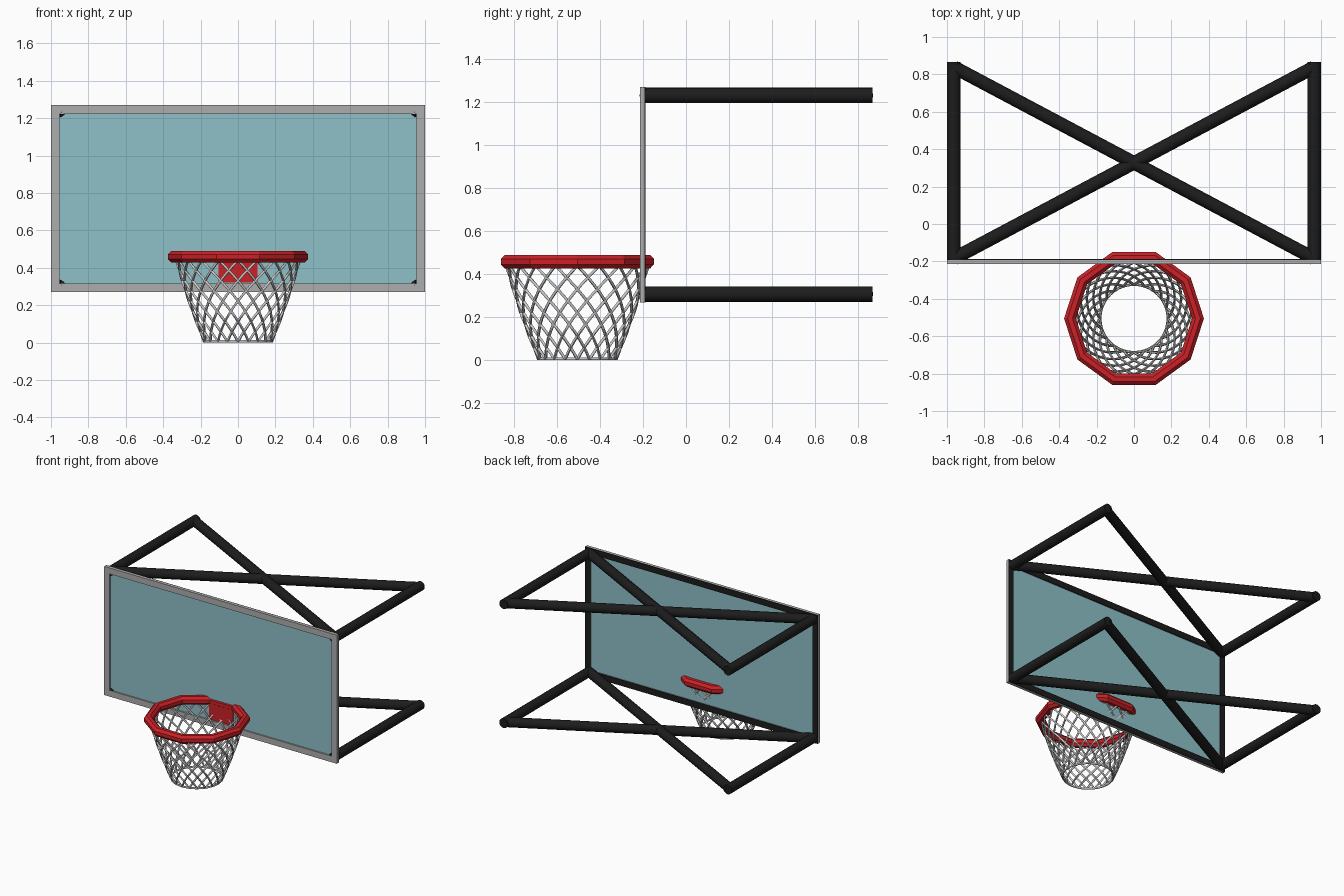
import bpy, bmesh
from math import pi, sin, cos, radians
from mathutils import Vector

if "Cube" in bpy.data.objects:
    bpy.data.objects.remove(bpy.data.objects["Cube"])


def material(name, rgb):
    m = bpy.data.materials.new(name)
    m.diffuse_color = (*rgb, 1)
    m.use_nodes = True
    m.node_tree.nodes["Principled BSDF"].inputs["Base Color"].default_value = m.diffuse_color
    return m


BLACK = material("black_metal", (0.012, 0.012, 0.012))
RED = material("red_metal", (0.6, 0.015, 0.02))
GLASS = material("tinted_glass", (0.27, 0.53, 0.58))
GREY = material("grey_metal", (0.42, 0.42, 0.42))


def finish(name, bm, mat=None):
    bmesh.ops.recalc_face_normals(bm, faces=bm.faces)
    me = bpy.data.meshes.new(name)
    bm.to_mesh(me)
    bm.free()
    ob = bpy.data.objects.new(name, me)
    bpy.context.collection.objects.link(ob)
    if mat:
        me.materials.append(mat)
    return ob


def box(name, x, y0, y1, z0, z1, mat):
    bm = bmesh.new()
    bmesh.ops.create_cube(bm, size=1)
    bmesh.ops.scale(bm, vec=(2 * x, y1 - y0, z1 - z0), verts=bm.verts)
    bmesh.ops.translate(bm, vec=(0, (y0 + y1) / 2, (z0 + z1) / 2), verts=bm.verts)
    return finish(name, bm, mat)


def frame(name, y0, y1, mat):
    # rectangular border: outer and inner loops, front and back
    bm = bmesh.new()
    loops = []
    for hx, z0, z1 in ((1, 0.27, 1.27), (0.955, 0.317, 1.223)):
        for y in (y0, y1):
            loops.append([bm.verts.new((sx, y, z)) for sx, z in
                          ((-hx, z0), (hx, z0), (hx, z1), (-hx, z1))])
    of, ob, inf, inb = loops
    for a, b in ((of, inf), (ob, inb), (of, ob), (inf, inb)):
        for i in range(4):
            j = (i + 1) % 4
            bm.faces.new((a[i], a[j], b[j], b[i]))
    return finish(name, bm, mat)


def rod(name, p, q, r=0.036):
    p, q = Vector(p), Vector(q)
    bpy.ops.mesh.primitive_cylinder_add(vertices=16, radius=r, depth=(q - p).length,
                                        location=(p + q) / 2)
    ob = bpy.context.object
    ob.name = name
    ob.rotation_mode = 'QUATERNION'
    ob.rotation_quaternion = (q - p).to_track_quat('Z', 'Y')
    ob.data.materials.append(BLACK)
    bpy.ops.object.shade_smooth_by_angle(angle=radians(30))


# Backboard
frame("board_frame", -0.215, -0.193, GREY)
frame("board_frame_backing", -0.193, -0.188, BLACK)
box("board_panel", 0.96, -0.204, -0.197, 0.31, 1.23, GLASS)
box("rim_mount_plate", 0.105, -0.209, -0.203, 0.32, 0.46, RED)

# Support arms and crossed braces, upper and lower
for level, z in (("lower", 0.308), ("upper", 1.232)):
    for side, s in (("left", -1), ("right", 1)):
        rod(f"{level}_{side}_arm", (s * 0.964, -0.195, z), (s * 0.964, 0.866, z))
        rod(f"{level}_{side}_brace", (s * 0.962, -0.184, z), (-s * 0.962, 0.838, z))

# Ten-sided rim with an octagonal section
CY = -0.505
bm = bmesh.new()
rings = []
for i in range(10):
    a = 2 * pi * i / 10
    ring = []
    for k in range(8):
        t = 2 * pi * (k + 0.5) / 8
        r = 0.342 + 0.0345 * cos(t)
        ring.append(bm.verts.new((r * cos(a), CY + r * sin(a), 0.459 + 0.0345 * sin(t))))
    rings.append(ring)
for i in range(10):
    a, b = rings[i], rings[(i + 1) % 10]
    for k in range(8):
        n = (k + 1) % 8
        bm.faces.new((a[k], b[k], b[n], a[n]))
finish("rim", bm, RED)

# Net: two opposed families of spiral cords plus a bottom hoop
cu = bpy.data.curves.new("net", 'CURVE')
cu.dimensions = '3D'
cu.bevel_depth = 0.007
cu.bevel_resolution = 1


def cord(points, cyclic=False):
    sp = cu.splines.new('POLY')
    sp.points.add(len(points) - 1)
    for pt, co in zip(sp.points, points):
        pt.co = (*co, 1)
    sp.use_cyclic_u = cyclic


CORDS, STEPS, TWIST = 20, 14, radians(72)
for d in (-1, 1):
    for i in range(CORDS):
        pts = []
        for k in range(STEPS + 1):
            t = k / STEPS
            a = 2 * pi * i / CORDS + d * TWIST * t
            r = 0.181 + 0.15 * t + 0.03 * t * (1 - t)
            pts.append((r * cos(a), CY + r * sin(a), 0.005 + 0.435 * t))
        cord(pts)
cord([(0.181 * cos(2 * pi * i / 40), CY + 0.181 * sin(2 * pi * i / 40), 0.007)
      for i in range(40)], True)
net = bpy.data.objects.new("net", cu)
bpy.context.collection.objects.link(net)
bpy.ops.object.select_all(action='DESELECT')
net.select_set(True)
bpy.context.view_layer.objects.active = net
bpy.ops.object.convert(target='MESH')
bpy.ops.object.shade_smooth_by_angle(angle=radians(60))
